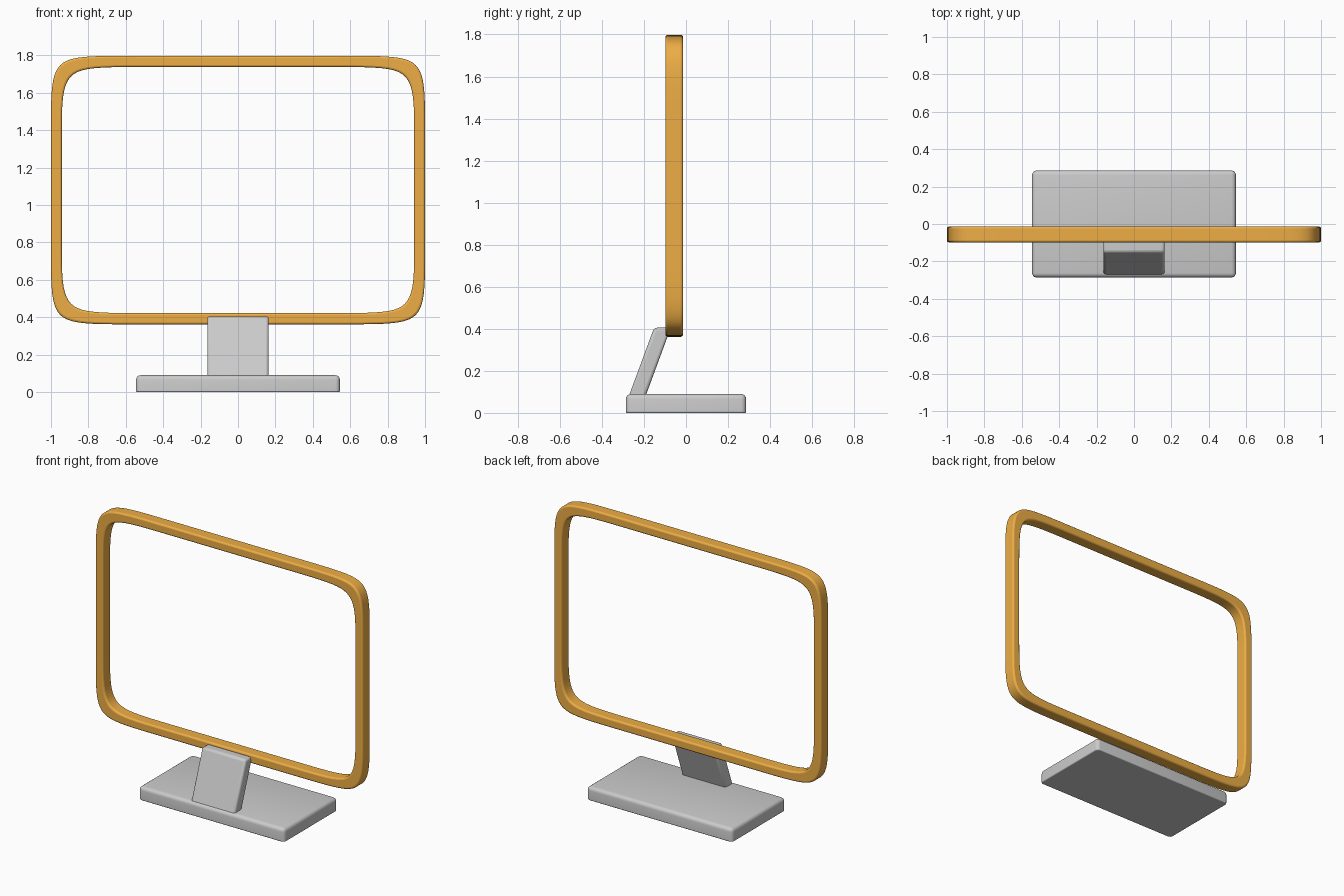
import bpy, bmesh
from mathutils import Vector

if "Cube" in bpy.data.objects:
    bpy.data.objects.remove(bpy.data.objects["Cube"])


def finish(name, bm, bevel=0.0, color=None):
    bmesh.ops.recalc_face_normals(bm, faces=bm.faces)
    mesh = bpy.data.meshes.new(name)
    bm.to_mesh(mesh)
    bm.free()
    ob = bpy.data.objects.new(name, mesh)
    bpy.context.collection.objects.link(ob)
    if bevel:
        mod = ob.modifiers.new("rounded_edges", 'BEVEL')
        mod.width = bevel
        mod.segments = 3
        mod.limit_method = 'ANGLE'
        mod.angle_limit = 0.7
    if color:
        mat = bpy.data.materials.new(name + "_color")
        mat.diffuse_color = color
        mat.use_nodes = True
        mat.node_tree.nodes["Principled BSDF"].inputs["Base Color"].default_value = mat.diffuse_color
        mesh.materials.append(mat)
    bpy.ops.object.select_all(action='DESELECT')
    bpy.context.view_layer.objects.active = ob
    ob.select_set(True)
    bpy.ops.object.shade_smooth_by_angle(angle=0.6)
    return ob


def soft_rectangle(w, h, ease=0.3, steps=10):
    """Closed cubic B-spline through a rectangular cage: softly eased corners."""
    cage = []
    for sx, sz in ((1, 1), (-1, 1), (-1, -1), (1, -1)):
        a, c, b = (sx * w, sz * (h - ease)), (sx * w, sz * h), (sx * (w - ease), sz * h)
        cage += [a, c, b] if sx * sz > 0 else [b, c, a]
    cage = [Vector(p) for p in cage]
    pts = []
    for i in range(len(cage)):
        p0, p1, p2, p3 = (cage[(i + k) % len(cage)] for k in range(4))
        for s in range(steps):
            t = s / steps
            pts.append((p0 * (1 - t)**3 + p1 * (3*t**3 - 6*t*t + 4)
                        + p2 * (-3*t**3 + 3*t*t + 3*t + 1) + p3 * t**3) / 6)
    return pts


# Screen frame: open ring with eased corners
zc, y0, y1 = 1.08, -0.098, -0.014
outer, inner = soft_rectangle(1.0, 0.718), soft_rectangle(0.942, 0.658)
bm = bmesh.new()
rings = [[bm.verts.new((p.x, y, zc + p.y)) for p in loop]
         for loop, y in ((outer, y0), (outer, y1), (inner, y1), (inner, y0))]
n = len(outer)
for r in range(4):
    a, b = rings[r], rings[(r + 1) % 4]
    for i in range(n):
        j = (i + 1) % n
        bm.faces.new((a[i], a[j], b[j], b[i]))
finish("screen_frame", bm, 0.011, (0.85, 0.42, 0.06, 1))

# Base plate: top and upright edges rounded, underside nearly sharp
bm = bmesh.new()
bmesh.ops.create_cube(bm, size=1)
for v in bm.verts:
    v.co = Vector((v.co.x * 1.09, v.co.y * 0.572, (v.co.z + 0.5) * 0.09))
edges = [e for e in bm.edges if max(v.co.z for v in e.verts) > 0.05]
bmesh.ops.bevel(bm, geom=edges, offset=0.024, segments=4, profile=0.5, affect='EDGES')
finish("base_plate", bm, 0.006)

# Leaning neck: side profile extruded across x
profile = [(-0.283, 0.05), (-0.203, 0.05), (-0.072, 0.405), (-0.152, 0.405)]
bm = bmesh.new()
left, right = ([bm.verts.new((x, y, z)) for y, z in profile] for x in (-0.164, 0.164))
bm.faces.new(left)
bm.faces.new(right)
for i in range(4):
    j = (i + 1) % 4
    bm.faces.new((left[i], left[j], right[j], right[i]))
finish("neck", bm, 0.014)
